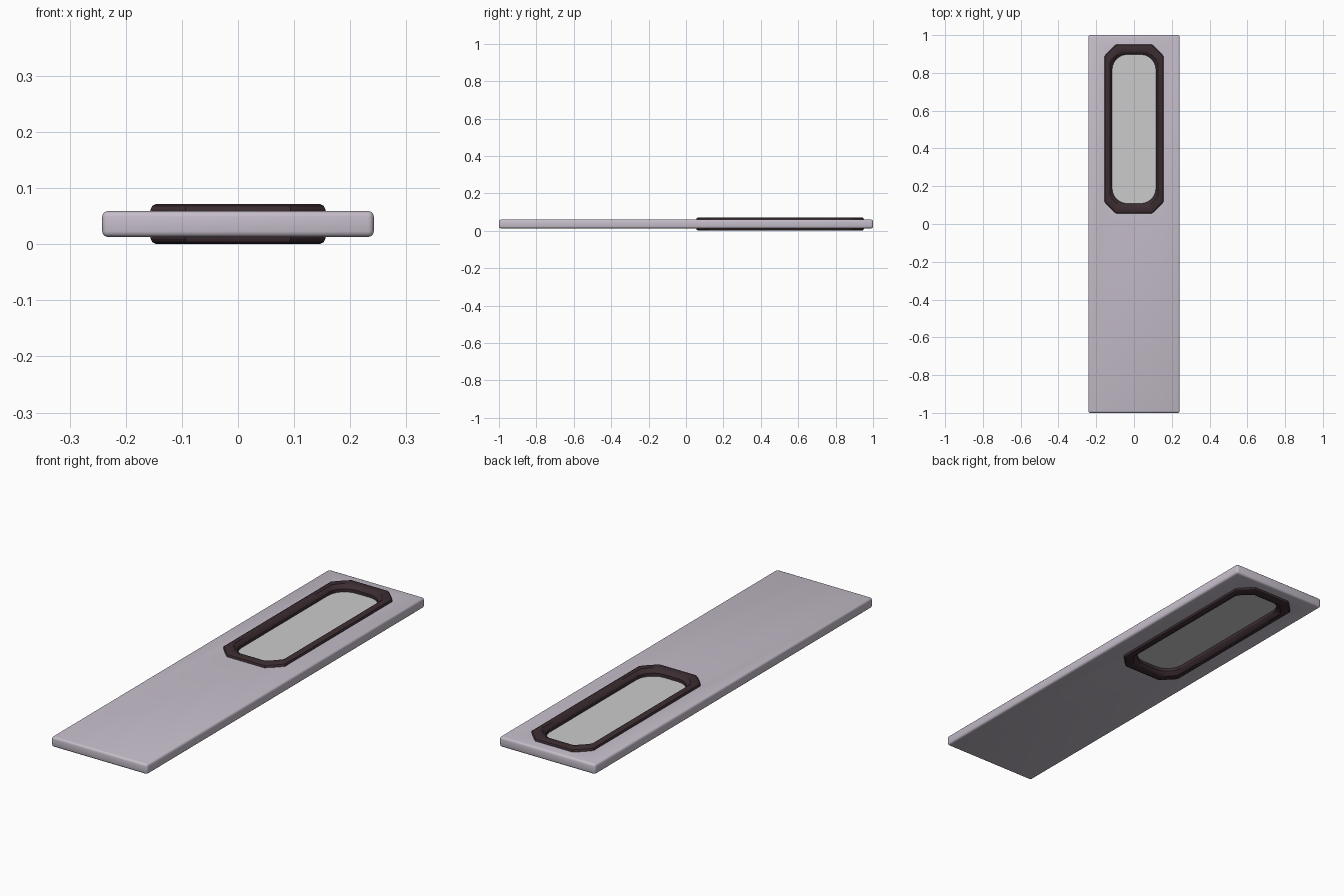
import bpy, bmesh, math

if "Cube" in bpy.data.objects:
    bpy.data.objects.remove(bpy.data.objects["Cube"])

CY, MID = 0.503, 0.036      # window centre along y, mid thickness of the panel
SEG = 6                     # steps per corner


def material(name, rgb):
    m = bpy.data.materials.new(name)
    m.diffuse_color = (*rgb, 1)
    m.use_nodes = True
    m.node_tree.nodes["Principled BSDF"].inputs["Base Color"].default_value = m.diffuse_color
    return m


def outline(hx, hy, c, roundness):
    """Rectangle outline with corners blended from chamfer (0) to arc (1)."""
    pts = []
    corners = [(1, 1, 0), (-1, 1, 90), (-1, -1, 180), (1, -1, 270)]
    for sx, sy, start in corners:
        for i in range(SEG + 1):
            t = i / SEG
            a = math.radians(start + 90 * t)
            a0, a1 = math.radians(start), math.radians(start + 90)
            lx = math.cos(a0) * (1 - t) + math.cos(a1) * t
            ly = math.sin(a0) * (1 - t) + math.sin(a1) * t
            x = lx + (math.cos(a) - lx) * roundness
            y = ly + (math.sin(a) - ly) * roundness
            pts.append((sx * (hx - c) + c * x, CY + sy * (hy - c) + c * y))
    return pts


def loft(name, rings, closed, mat=None):
    """Skin a list of (outline, z); closed joins last to first, else caps ends."""
    bm = bmesh.new()
    loops = [[bm.verts.new((x, y, z)) for x, y in pts] for pts, z in rings]
    n = len(loops[0])
    for k in range(len(loops) if closed else len(loops) - 1):
        a, b = loops[k], loops[(k + 1) % len(loops)]
        for i in range(n):
            j = (i + 1) % n
            bm.faces.new((a[i], a[j], b[j], b[i]))
    if not closed:
        bm.faces.new(loops[0])
        bm.faces.new(loops[-1])
    bmesh.ops.recalc_face_normals(bm, faces=bm.faces)
    me = bpy.data.meshes.new(name)
    bm.to_mesh(me)
    bm.free()
    ob = bpy.data.objects.new(name, me)
    bpy.context.collection.objects.link(ob)
    if mat:
        me.materials.append(mat)
    return ob


def smooth(ob):
    bpy.ops.object.select_all(action='DESELECT')
    ob.select_set(True)
    bpy.context.view_layer.objects.active = ob
    bpy.ops.object.shade_smooth_by_angle(angle=math.radians(30))


# Door panel: bevelled slab with a window hole
bpy.ops.mesh.primitive_cube_add(size=1, location=(0, 0, MID))
panel = bpy.context.object
panel.name = "door_panel"
panel.scale = (0.484, 2, 0.046)
bpy.ops.object.transform_apply(location=False, rotation=False, scale=True)
panel.data.materials.append(material("panel_paint", (0.56, 0.51, 0.59)))
bev = panel.modifiers.new("bevel", 'BEVEL')
bev.width, bev.segments = 0.01, 3
hole = outline(0.13, 0.42, 0.07, 1)
cutter = loft("window_cutter", [(hole, -0.1), (hole, 0.2)], False)
cut = panel.modifiers.new("window_hole", 'BOOLEAN')
cut.operation, cut.object = 'DIFFERENCE', cutter
cut.solver = 'EXACT'
bpy.context.view_layer.objects.active = panel
for m in ("bevel", "window_hole"):
    bpy.ops.object.modifier_apply(modifier=m)
bpy.data.objects.remove(cutter)
smooth(panel)

# Window gasket: chamfered outside, rounded opening, same on both faces
# each step: half x, half y, corner size, roundness, height from mid
section = [
    (0.156, 0.448, 0.062, 0.1, 0.026),
    (0.153, 0.445, 0.061, 0.1, 0.032),
    (0.145, 0.437, 0.058, 0.1, 0.036),
    (0.128, 0.412, 0.058, 0.2, 0.036),
    (0.122, 0.402, 0.060, 0.5, 0.030),
    (0.116, 0.395, 0.082, 1.0, 0.020),
]
top = [(outline(*s[:4]), MID + s[4]) for s in section]
bottom = [(pts, 2 * MID - z) for pts, z in reversed(top)]
smooth(loft("window_gasket", top + bottom, True,
            material("gasket_rubber", (0.045, 0.026, 0.031))))

# Glass pane
pane = outline(0.122, 0.401, 0.08, 1)
smooth(loft("window_glass", [(pane, MID - 0.006), (pane, MID + 0.006)], False))
